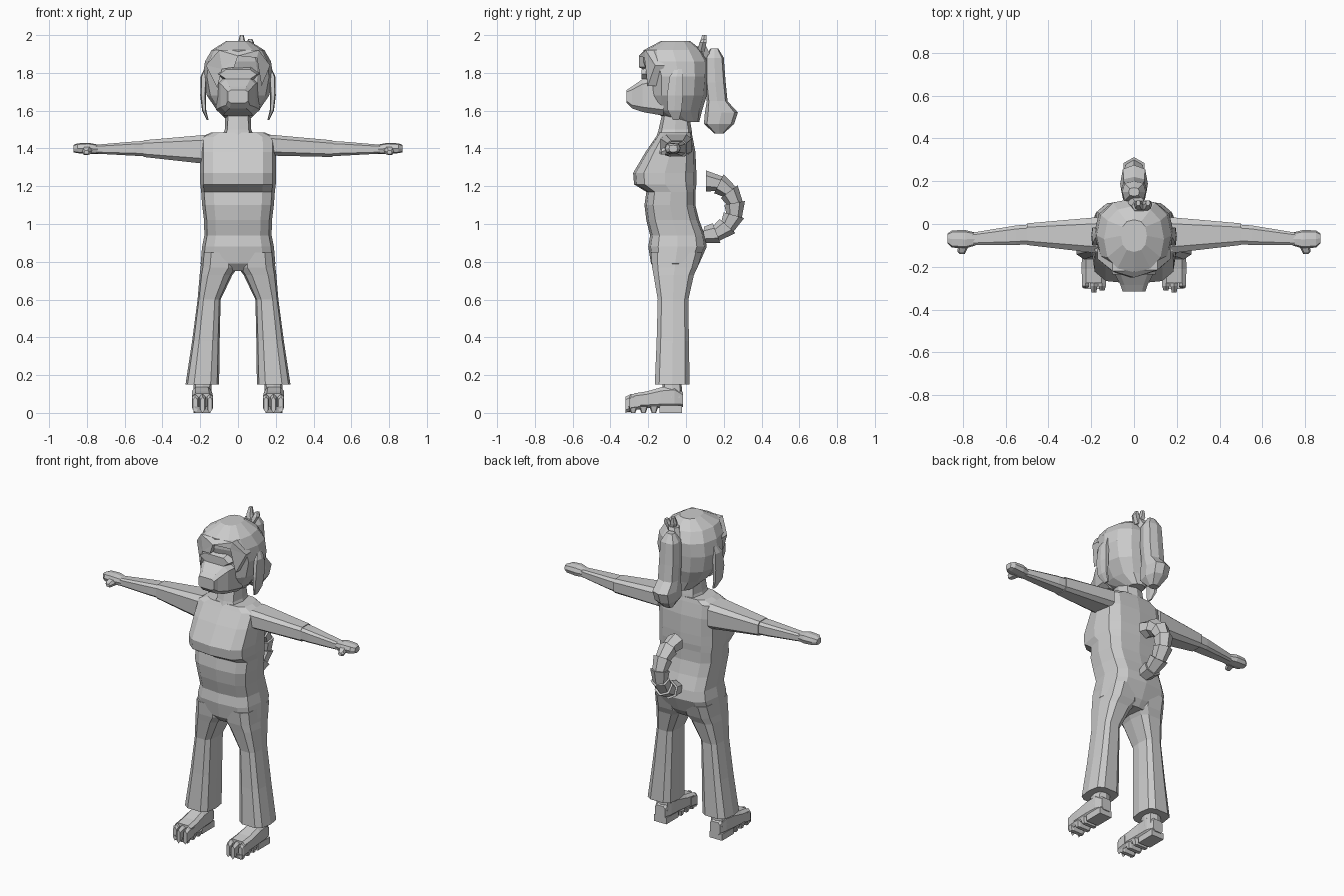
import bpy
import bmesh
import math
from mathutils import Vector, Matrix

default_cube = bpy.data.objects.get("Cube")
if default_cube:
    bpy.data.objects.remove(default_cube, do_unlink=True)

grey = bpy.data.materials.new("plain_grey")
grey.use_nodes = True
grey_value = (0.6, 0.6, 0.6, 1.0)
grey.diffuse_color = grey_value
grey.node_tree.nodes["Principled BSDF"].inputs["Base Color"].default_value = grey_value


def finish(name, bm):
    """Turn a bmesh into a flat shaded object."""
    bmesh.ops.recalc_face_normals(bm, faces=bm.faces[:])
    mesh = bpy.data.meshes.new(name)
    bm.to_mesh(mesh)
    bm.free()
    mesh.materials.append(grey)
    obj = bpy.data.objects.new(name, mesh)
    bpy.context.collection.objects.link(obj)
    return obj


def skin(bm, rings):
    """Join closed rings of points into a capped tube."""
    loops = [[bm.verts.new(point) for point in ring] for ring in rings]
    for lower, upper in zip(loops, loops[1:]):
        for i in range(len(lower)):
            j = (i + 1) % len(lower)
            bm.faces.new((lower[i], lower[j], upper[j], upper[i]))
    bm.faces.new(loops[0])
    bm.faces.new(loops[-1])


def loft(name, axis, rows, sides=12, power=0.65, side=1, turn=0.0):
    """Each row: position on the axis, then low and high limits of the two other axes."""
    order = {"x": (0, 1, 2), "y": (1, 0, 2), "z": (2, 0, 1)}[axis]
    rings = []
    for position, a_low, a_high, b_low, b_high in rows:
        ring = []
        for i in range(sides):
            angle = math.tau * (i + turn) / sides
            c, s = math.cos(angle), math.sin(angle)
            point = Vector()
            point[order[0]] = position
            point[order[1]] = (a_low + a_high) / 2 + (a_high - a_low) / 2 * math.copysign(abs(c) ** power, c)
            point[order[2]] = (b_low + b_high) / 2 + (b_high - b_low) / 2 * math.copysign(abs(s) ** power, s)
            point.x *= side
            ring.append(point)
        rings.append(ring)
    bm = bmesh.new()
    skin(bm, rings)
    return finish(name, bm)


def upright(name, rows, **options):
    """Loft along z, symmetric in x; row: height, half width, front, back."""
    return loft(name, "z", [(z, -w, w, front, back) for z, w, front, back in rows], **options)


def box(name, x, y, z, side=1):
    """Box between limits on each axis."""
    centre = Vector((side * sum(x) / 2, sum(y) / 2, sum(z) / 2))
    size = Vector((x[1] - x[0], y[1] - y[0], z[1] - z[0]))
    bm = bmesh.new()
    bmesh.ops.create_cube(bm, size=1, matrix=Matrix.Translation(centre) @ Matrix.Diagonal(size.to_4d()))
    return finish(name, bm)


# Torso with a bust shelf, narrow waist and full hips
upright("torso", [
    (.75, .14, -.15, .04), (.79, .198, -.185, .07), (.88, .19, -.2, .11), (.94, .178, -.19, .1),
    (1.02, .18, -.21, .07), (1.1, .19, -.22, .05), (1.17, .195, -.21, .05),
    (1.21, .2, -.275, .055), (1.27, .2, -.28, .055), (1.38, .2, -.215, .05),
    (1.46, .198, -.16, .035), (1.485, .14, -.145, .03)], power=.6)
upright("neck", [(1.45, .09, -.16, .035), (1.5, .07, -.145, .03), (1.61, .065, -.12, .01)], sides=8)

# Head, muzzle and eye ridge
upright("head", [
    (1.54, .05, -.06, .07), (1.6, .11, -.19, .085), (1.68, .165, -.2, .11), (1.78, .186, -.2, .118),
    (1.86, .175, -.225, .12), (1.92, .14, -.225, .085), (1.97, .06, -.13, .02)], power=.85)
loft("muzzle", "y", [
    (-.12, -.12, .12, 1.57, 1.79), (-.23, -.095, .095, 1.59, 1.77),
    (-.285, -.065, .065, 1.61, 1.73), (-.315, -.055, .055, 1.64, 1.71)], sides=8, power=.4, turn=.5)
loft("eye_ridge", "y", [(-.16, -.12, .12, 1.75, 1.85), (-.235, -.1, .1, 1.765, 1.82)], sides=6)

# Swept fringe, bent around the forehead
fringe_outline = [(-.17, 1.84), (-.11, 1.72), (-.085, 1.82), (-.02, 1.83), (0, 1.89), (.1, 1.88),
                  (.125, 1.73), (.17, 1.84), (.11, 1.92), (-.1, 1.92)]
fringe = bmesh.new()
outer = fringe.faces.new([fringe.verts.new((x, 3 * x * x - .25, z)) for x, z in fringe_outline])
extruded = bmesh.ops.extrude_face_region(fringe, geom=[outer], use_keep_orig=True)
bmesh.ops.translate(fringe, vec=(0, .05, 0),
                    verts=[v for v in extruded["geom"] if isinstance(v, bmesh.types.BMVert)])
bmesh.ops.triangulate(fringe, faces=fringe.faces[:])
finish("fringe", fringe)

# Ponytail with a flared tip, and its small bow
upright("ponytail", [
    (1.93, .025, .13, .17), (1.88, .055, .1, .2), (1.75, .06, .1, .21), (1.65, .06, .11, .22),
    (1.59, .065, .1, .275), (1.53, .06, .095, .255), (1.48, .03, .15, .2)], sides=8)
loft("ponytail_knot", "z", [(1.88, -.03, .04, .05, .14), (1.94, -.01, .06, .06, .11)], sides=6)
for name, low, high in (("bow_left", .045, .085), ("bow_right", .0, .04)):
    loft(name, "z", [(1.91, .02, .06, .055, .1), (1.96, low, high, .07, .11),
                     (2 if name == "bow_right" else 1.98, low + .01, high - .01, .085, .11)], sides=6)

# Curled tail made of overlapping flared segments
centre = Vector((0, .105, 1.085))
for k in range(7):
    rings = []
    for t, radius in ((k, .043), (k + 1, .056)):
        angle = math.radians(-95 + 185 * t / 7)
        outward = Vector((0, math.cos(angle), math.sin(angle)))
        path = centre + Vector((0, outward.y * .155, outward.z * .143))
        rings.append([path + radius * (outward * math.cos(a) + Vector((1, 0, 0)) * math.sin(a))
                      for a in (math.tau * i / 6 for i in range(6))])
    tail = bmesh.new()
    skin(tail, rings)
    finish(f"tail_segment_{k + 1}", tail)

for label, side in (("left", 1), ("right", -1)):
    # Hanging ear
    loft(f"{label}_ear", "z", [
        (1.82, .16, .18, -.06, -.02), (1.78, .165, .198, -.09, -.012), (1.68, .17, .2, -.105, -.012),
        (1.6, .168, .19, -.1, -.02), (1.55, .155, .165, -.07, -.035)], sides=6, side=side)

    # Arm, with the right shoulder hanging a little lower
    shoulder_bottom = 1.36 if side > 0 else 1.315
    loft(f"{label}_upper_arm", "x", [
        (.17, -.14, .035, shoulder_bottom, 1.475), (.5, -.1, .005, 1.353, 1.445)],
        sides=8, power=.5, side=side, turn=.5)
    loft(f"{label}_forearm", "x", [
        (.48, -.095, 0, 1.357, 1.442), (.55, -.1, -.005, 1.36, 1.438), (.76, -.1, -.04, 1.372, 1.42)],
        sides=8, power=.5, side=side, turn=.5)
    loft(f"{label}_hand", "x", [
        (.74, -.1, -.04, 1.372, 1.42), (.79, -.115, -.028, 1.37, 1.43),
        (.85, -.11, -.03, 1.375, 1.427), (.872, -.09, -.045, 1.38, 1.418)], sides=8, side=side)
    loft(f"{label}_thumb", "y", [
        (-.09, .765, .82, 1.37, 1.42), (-.13, .785, .825, 1.365, 1.4), (-.14, .79, .815, 1.37, 1.39)],
        sides=6, side=side)

    # Flared trouser leg
    loft(f"{label}_trouser_leg", "z", [
        (.85, .0, .19, -.19, .09), (.77, .0, .198, -.183, .065), (.73, .03, .203, -.175, .045),
        (.6, .092, .214, -.152, .015), (.38, .097, .243, -.158, .018), (.15, .1, .278, -.168, .022)],
        sides=10, power=.6, side=side)

    # Foot, ankle and toes
    loft(f"{label}_ankle", "z", [(.08, .14, .24, -.13, -.02), (.2, .14, .23, -.12, -.025)],
         sides=8, side=side)
    loft(f"{label}_foot", "y", [
        (-.015, .155, .225, .03, .11), (-.06, .14, .24, .025, .145), (-.13, .138, .245, .025, .138),
        (-.21, .132, .247, .025, .115), (-.275, .13, .245, .025, .105)],
        sides=8, power=.5, side=side, turn=.5)
    box(f"{label}_heel", (.15, .235), (-.14, -.02), (0, .04), side)
    for i, reach in enumerate((-.31, -.32, -.3)):
        x = .13 + i * .039
        loft(f"{label}_toe_{i + 1}", "y", [
            (-.24, x, x + .037, .02, .1), (-.29, x, x + .037, .012, .1),
            (reach, x + .006, x + .031, .0, .085)], sides=6, side=side, turn=.5)
    for i, y in enumerate((-.28, -.225, -.17)):
        loft(f"{label}_sole_pad_{i + 1}", "z", [
            (.035, .135, .243, y - .025, y + .025), (0, .145, .233, y - .012, y + .012)],
            sides=8, power=.4, side=side, turn=.5)
